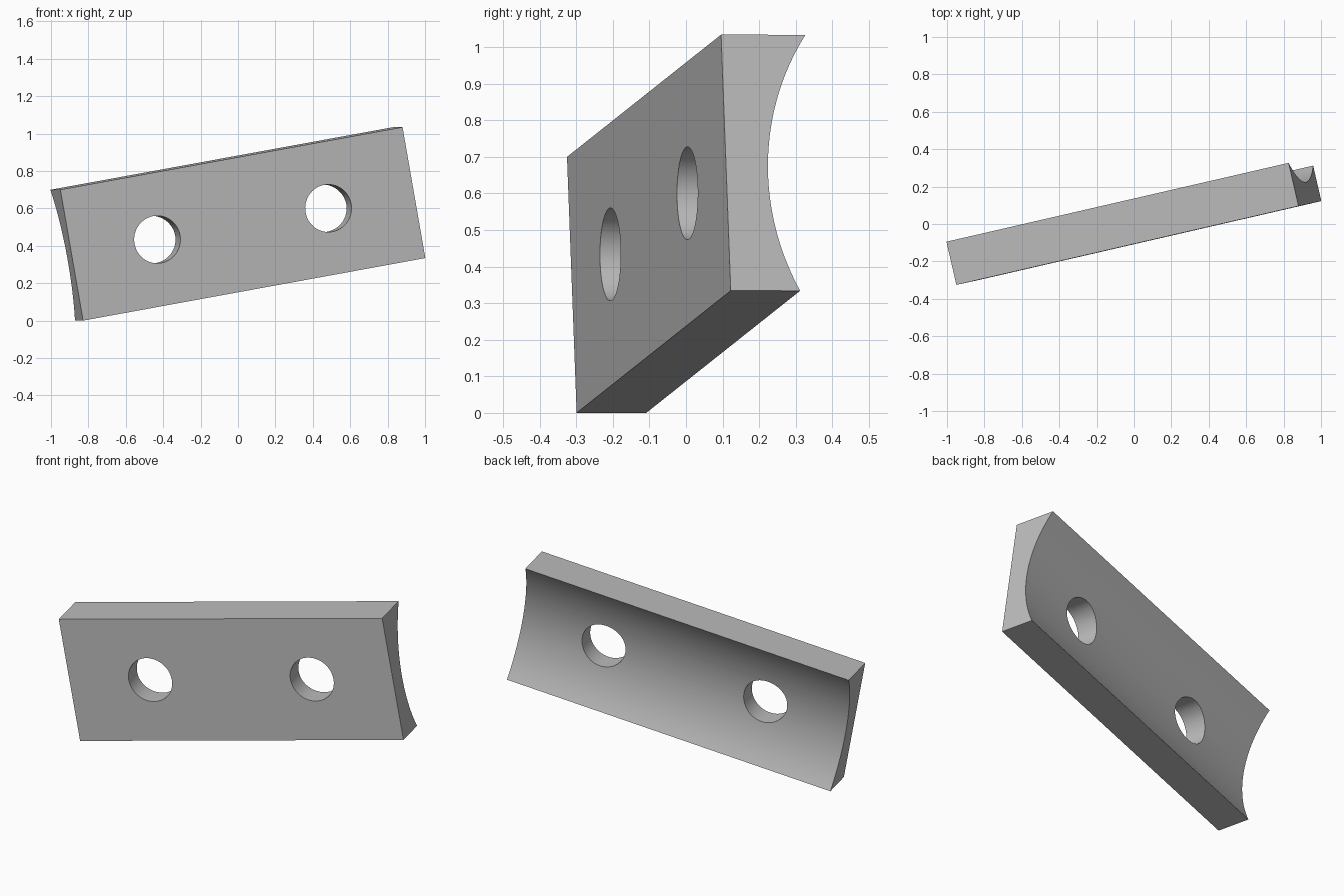
import bpy, bmesh
from math import asin, sin, cos, pi
from mathutils import Matrix, Vector

if "Cube" in bpy.data.objects:
    bpy.data.objects.remove(bpy.data.objects["Cube"])

LENGTH, HEIGHT = 1.907, 0.711
ARC_R, ARC_Z, ARC_Y = 0.698, 0.320, 0.815
HOLE_R = 0.127

# Tilted frame of the plate: along its length, through its thickness, up its face
origin = Vector((-0.828, -0.299, 0.0))
along = Vector((1.828, 0.421, 0.334)).normalized()
through = Vector((-0.12, -0.026, 0.70)).cross(along).normalized()
up = along.cross(through)
frame = Matrix.Translation(origin) @ Matrix((along, through, up)).transposed().to_4x4()

grey = bpy.data.materials.new("grey")
grey.use_nodes = True
grey.diffuse_color = (0.5, 0.5, 0.5, 1)
grey.node_tree.nodes["Principled BSDF"].inputs["Base Color"].default_value = (0.5, 0.5, 0.5, 1)


def add_object(name, bm):
    bmesh.ops.recalc_face_normals(bm, faces=bm.faces)
    mesh = bpy.data.meshes.new(name)
    bm.to_mesh(mesh)
    bm.free()
    mesh.materials.append(grey)
    obj = bpy.data.objects.new(name, mesh)
    obj.matrix_world = frame
    bpy.context.collection.objects.link(obj)
    return obj


# Plate: flat front, hollow cylindrical back, extruded along its length
start = asin(-ARC_Z / ARC_R)
end = asin((HEIGHT - ARC_Z) / ARC_R)
steps = 32
profile = [(0, HEIGHT), (0, 0)]
for i in range(steps + 1):
    a = start + (end - start) * i / steps
    profile.append((ARC_Y - ARC_R * cos(a), ARC_Z + ARC_R * sin(a)))
bm = bmesh.new()
face = bm.faces.new([bm.verts.new((0, y, z)) for y, z in profile])
side = bmesh.ops.extrude_face_region(bm, geom=[face])
bmesh.ops.translate(bm, vec=(LENGTH, 0, 0),
                    verts=[v for v in side["geom"] if isinstance(v, bmesh.types.BMVert)])
plate = add_object("curved_plate", bm)

# Two round through holes
bm = bmesh.new()
for part in (0.25, 0.75):
    place = Matrix.Translation((LENGTH * part, 0.1, HEIGHT / 2)) @ Matrix.Rotation(pi / 2, 4, "X")
    bmesh.ops.create_cone(bm, cap_ends=True, segments=64, radius1=HOLE_R,
                          radius2=HOLE_R, depth=0.8, matrix=place)
cutter = add_object("hole_cutter", bm)
cutter.hide_render = True

cut = plate.modifiers.new("holes", "BOOLEAN")
cut.operation = "DIFFERENCE"
cut.solver = "EXACT"
cut.object = cutter
bpy.ops.object.select_all(action="DESELECT")
plate.select_set(True)
bpy.context.view_layer.objects.active = plate
bpy.ops.object.modifier_apply(modifier=cut.name)
bpy.data.objects.remove(cutter)
bpy.ops.object.shade_smooth_by_angle()
